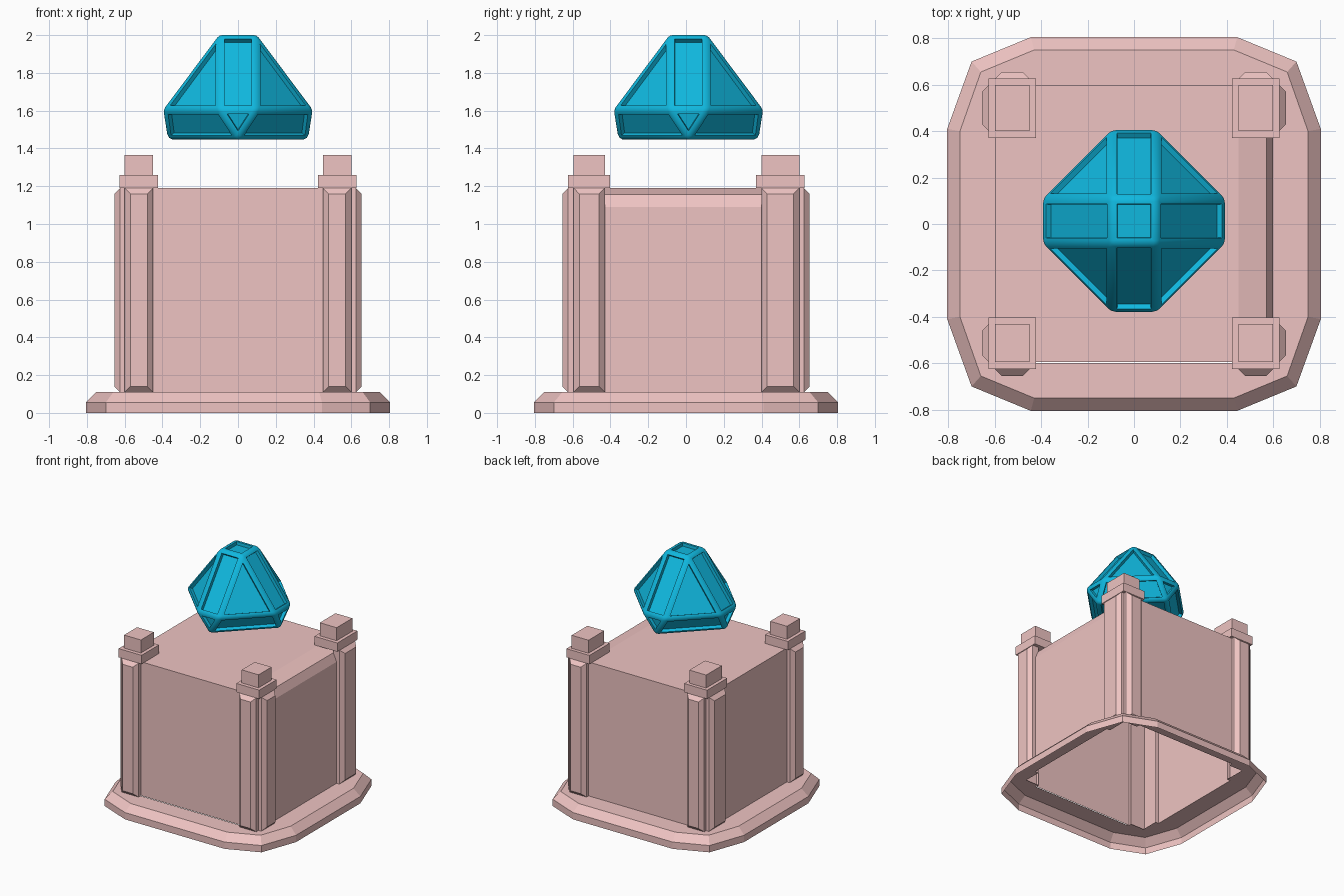
import bpy, bmesh
from mathutils import Vector

if "Cube" in bpy.data.objects:
    bpy.data.objects.remove(bpy.data.objects["Cube"])


def material(name, rgb):
    m = bpy.data.materials.new(name)
    m.diffuse_color = (*rgb, 1)
    m.use_nodes = True
    m.node_tree.nodes["Principled BSDF"].inputs["Base Color"].default_value = m.diffuse_color
    return m


STONE = material("pink_stone", (0.86, 0.55, 0.54))
GEM = material("blue_crystal", (0.005, 0.48, 0.74))


def finish(name, bm, mat):
    bmesh.ops.recalc_face_normals(bm, faces=bm.faces[:])
    me = bpy.data.meshes.new(name)
    bm.to_mesh(me)
    bm.free()
    me.materials.append(mat)
    ob = bpy.data.objects.new(name, me)
    bpy.context.collection.objects.link(ob)
    return ob


def loft(name, loops, mat, cap=False):
    """Skin closed loops of equal length, optionally capping the last."""
    bm = bmesh.new()
    rings = [[bm.verts.new(p) for p in loop] for loop in loops]
    n = len(rings[0])
    for a, b in zip(rings, rings[1:]):
        for i in range(n):
            j = (i + 1) % n
            bm.faces.new((a[i], a[j], b[j], b[i]))
    if cap:
        bm.faces.new(rings[-1])
    return finish(name, bm, mat)


def box(name, x, y, z):
    rect = [(x[0], y[0]), (x[1], y[0]), (x[1], y[1]), (x[0], y[1])]
    ob = loft(name, [[(*p, h) for p in rect] for h in z], STONE, cap=True)
    bm = bmesh.new()
    bm.from_mesh(ob.data)
    bmesh.ops.holes_fill(bm, edges=bm.edges[:])
    bmesh.ops.recalc_face_normals(bm, faces=bm.faces[:])
    bm.to_mesh(ob.data)
    bm.free()
    return ob


def ring(quarter, z):
    """Mirror a quarter outline of three points into a full loop."""
    pts = []
    for sx, sy in ((1, 1), (-1, 1), (-1, -1), (1, -1)):
        q = quarter if sx * sy < 0 else quarter[::-1]
        pts += [(sx * x, sy * y, z) for x, y in q]
    return pts


# Plinth: hollow twelve-sided shell with a chamfered rim
outer = [(0.445, 0.805), (0.70, 0.70), (0.805, 0.41)]
inner = [(0.43, 0.75), (0.66, 0.655), (0.75, 0.40)]
hole = [(0.43, 0.60), (0.60, 0.60), (0.60, 0.40)]
loft("plinth", [ring(outer, 0), ring(outer, 0.055), ring(inner, 0.11), ring(hole, 0.11)], STONE)

# Body: open-bottomed block with a worn edge on the right
bm = bmesh.new()
prof = [(-0.6, 0.11), (-0.6, 1.19), (0.45, 1.19), (0.57, 1.155), (0.6, 1.09), (0.6, 0.11)]
ends = [[bm.verts.new((x, y, z)) for x, z in prof] for y in (-0.595, 0.6)]
for i in range(5):
    bm.faces.new((ends[0][i], ends[0][i + 1], ends[1][i + 1], ends[1][i]))
for e in ends:
    bm.faces.new(e)
finish("body", bm, STONE)


def pilaster(name, span, sign, along_x):
    """Chamfered strip standing out from a wall."""
    loops = []
    for d, c in ((0.57, 0), (0.625, 0), (0.655, 0.03)):
        a, b, z0, z1 = span[0] + c, span[1] - c, 0.11 + c, 1.19 - c
        pts = [(a, z0), (b, z0), (b, z1), (a, z1)]
        loops.append([(u, sign * d, z) if along_x else (sign * d, u, z) for u, z in pts])
    loft(name, loops, STONE, cap=True)


# Corner columns: two pilasters, a cap slab and a finial block each
for sx, side in ((-1, "left"), (1, "right")):
    for sy, end in ((-1, "front"), (1, "back")):
        tag = f"{end}_{side}"
        xs = sorted((sx * 0.45, sx * 0.60))
        ys = (-0.595, -0.43) if sy < 0 else (0.40, 0.60)
        pilaster("pilaster_y_" + tag, xs, sy, True)
        pilaster("pilaster_x_" + tag, ys, sx, False)
        box("cap_" + tag, (xs[0] - 0.027, xs[1] + 0.027), (ys[0] - 0.03, ys[1] + 0.027), (1.19, 1.26))
        box("finial_" + tag, xs, ys, (1.255, 1.365))

# Crystal: faceted hull, rounded edges, recessed panels
bm = bmesh.new()
cy = 0.013
corners = [(sx * 0.1, sy * 0.1, 2.0) for sx in (-1, 1) for sy in (-1, 1)]
for s in (-1, 1):
    for t in (-0.1, 0.1):
        corners += [(s * 0.395, t, 1.605), (t, s * 0.395, 1.605)]
    corners += [(s * 0.37, 0, 1.447), (0, s * 0.37, 1.447)]
for p in corners:
    bm.verts.new(Vector(p) + Vector((0, cy, 0)))
bmesh.ops.convex_hull(bm, input=bm.verts[:])
bmesh.ops.dissolve_limit(bm, angle_limit=0.02, verts=bm.verts[:], edges=bm.edges[:])
rim = bmesh.ops.bevel(bm, geom=bm.edges[:], offset=0.016, segments=2, profile=0.5, affect='EDGES')
rounded = set(rim["faces"])
panels = [f for f in bm.faces if f not in rounded]
bmesh.ops.recalc_face_normals(bm, faces=bm.faces[:])
bmesh.ops.inset_individual(bm, faces=panels, thickness=0.016, depth=0)
bmesh.ops.inset_individual(bm, faces=panels, thickness=0.003, depth=-0.025)
gem = finish("crystal", bm, GEM)
bpy.context.view_layer.objects.active = gem
gem.select_set(True)
bpy.ops.object.shade_smooth_by_angle(angle=0.6)
